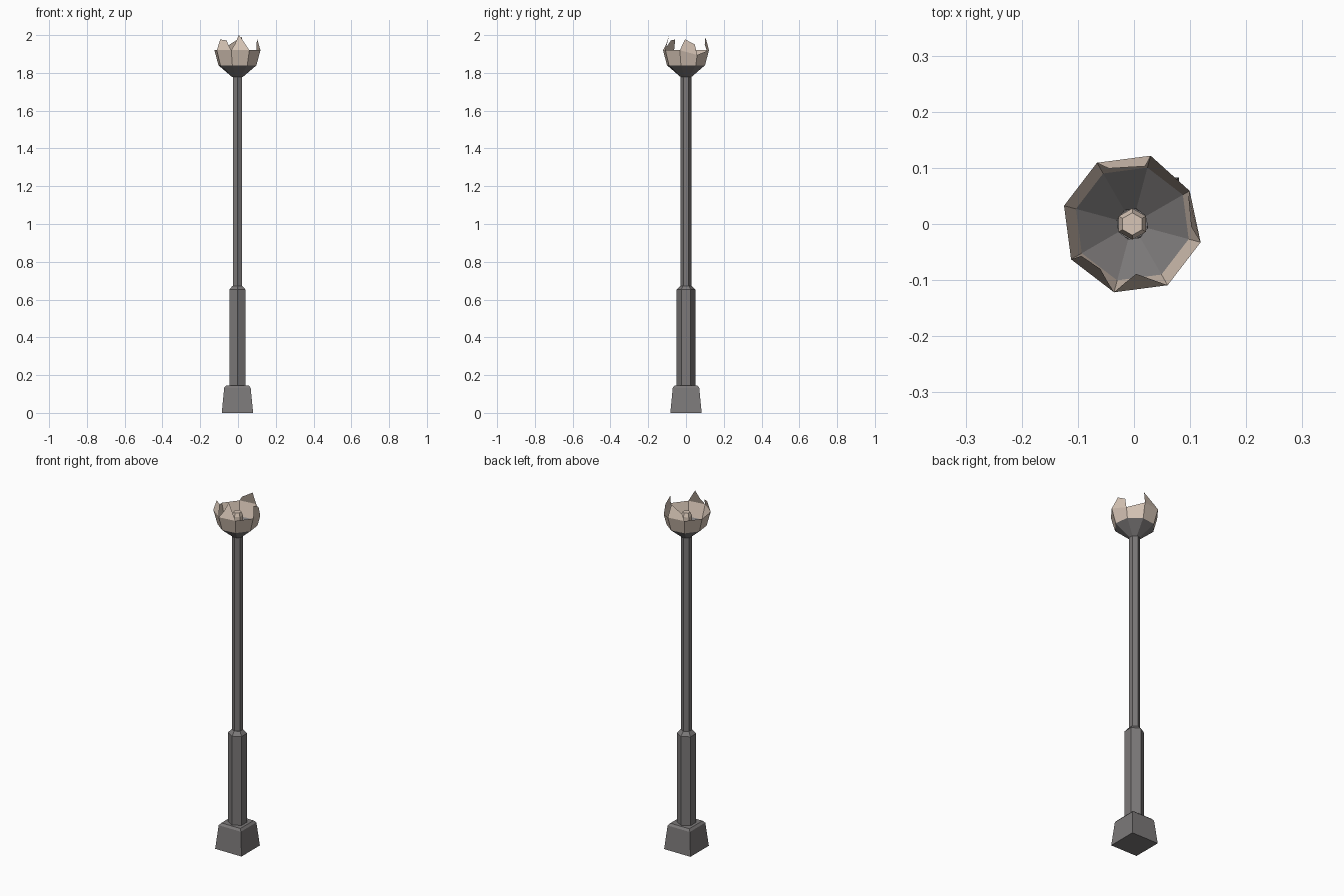
import bpy, bmesh
from math import cos, sin, radians

if "Cube" in bpy.data.objects:
    bpy.data.objects.remove(bpy.data.objects["Cube"])

CX = -0.003  # lamp axis


def material(name, rgb):
    m = bpy.data.materials.new(name)
    m.diffuse_color = (*rgb, 1)
    m.use_nodes = True
    m.node_tree.nodes["Principled BSDF"].inputs["Base Color"].default_value = m.diffuse_color
    return m


METAL = material("dark_metal", (0.20, 0.19, 0.19))
GLASS = material("pale_glass", (0.68, 0.56, 0.47))


def finish(name, bm, mat):
    bmesh.ops.recalc_face_normals(bm, faces=bm.faces)
    me = bpy.data.meshes.new(name)
    bm.to_mesh(me)
    bm.free()
    me.materials.append(mat)
    ob = bpy.data.objects.new(name, me)
    bpy.context.collection.objects.link(ob)
    return ob


def ring_point(r, angle, z):
    a = radians(angle)
    return (CX + r * cos(a), r * sin(a), z)


def lathe(name, profile, sides, start, mat, caps=True):
    """Stack flat-sided rings of (radius, z)."""
    bm = bmesh.new()
    rings = [[bm.verts.new(ring_point(r, start + 360 * i / sides, z))
              for i in range(sides)] for r, z in profile]
    for a, b in zip(rings, rings[1:]):
        for i in range(sides):
            j = (i + 1) % sides
            bm.faces.new((a[i], a[j], b[j], b[i]))
    if caps:
        bm.faces.new(rings[0])
        bm.faces.new(rings[-1])
    return finish(name, bm, mat)


# Square foot, hexagonal post and pole
s = 2 ** 0.5
lathe("foot", [(0.083 * s, 0), (0.07 * s, 0.133), (0.06 * s, 0.145)], 4, 45, METAL)
lathe("post", [(0.05, 0.14), (0.05, 0.652), (0.03, 0.673), (0.028, 0.673),
               (0.028, 1.79)], 6, 30, METAL)

# Metal cup and the small bulb inside
lathe("lamp_cup", [(0.028, 1.777), (0.104, 1.84)], 8, -15, METAL, caps=False)
lathe("bulb", [(0.024, 1.785), (0.028, 1.86), (0.028, 1.895), (0.02, 1.915)],
      6, 30, GLASS)

# Broken glass: lower panels, then shards leaning inward
bm = bmesh.new()
low = [bm.verts.new(ring_point(0.104, -15 + 45 * i, 1.84)) for i in range(8)]
rim = [bm.verts.new(ring_point(0.118 if i == 1 else 0.126, -15 + 45 * i,
                               1.895 if i == 1 else 1.92)) for i in range(8)]
for i in range(8):
    j = (i + 1) % 8
    bm.faces.new((low[i], low[j], rim[j], rim[i]))
# side index -> tip points (x, y, z) from its second corner back to its first
shards = {
    0: [(0.097, 0.047, 1.95), (0.102, -0.005, 1.978)],
    2: [(-0.045, 0.099, 1.95), (0.02, 0.103, 1.99)],
    5: [(-0.05, -0.098, 1.945), (-0.06, -0.08, 1.972), (-0.094, -0.057, 1.977)],
    6: [(0.02, -0.095, 1.98), (0.004, -0.089, 2.0), (-0.015, -0.104, 1.955)],
}
for i, tips in shards.items():
    pts = [bm.verts.new(p) for p in tips]
    bm.faces.new([rim[i], rim[(i + 1) % 8]] + pts)
finish("broken_glass", bm, GLASS)
